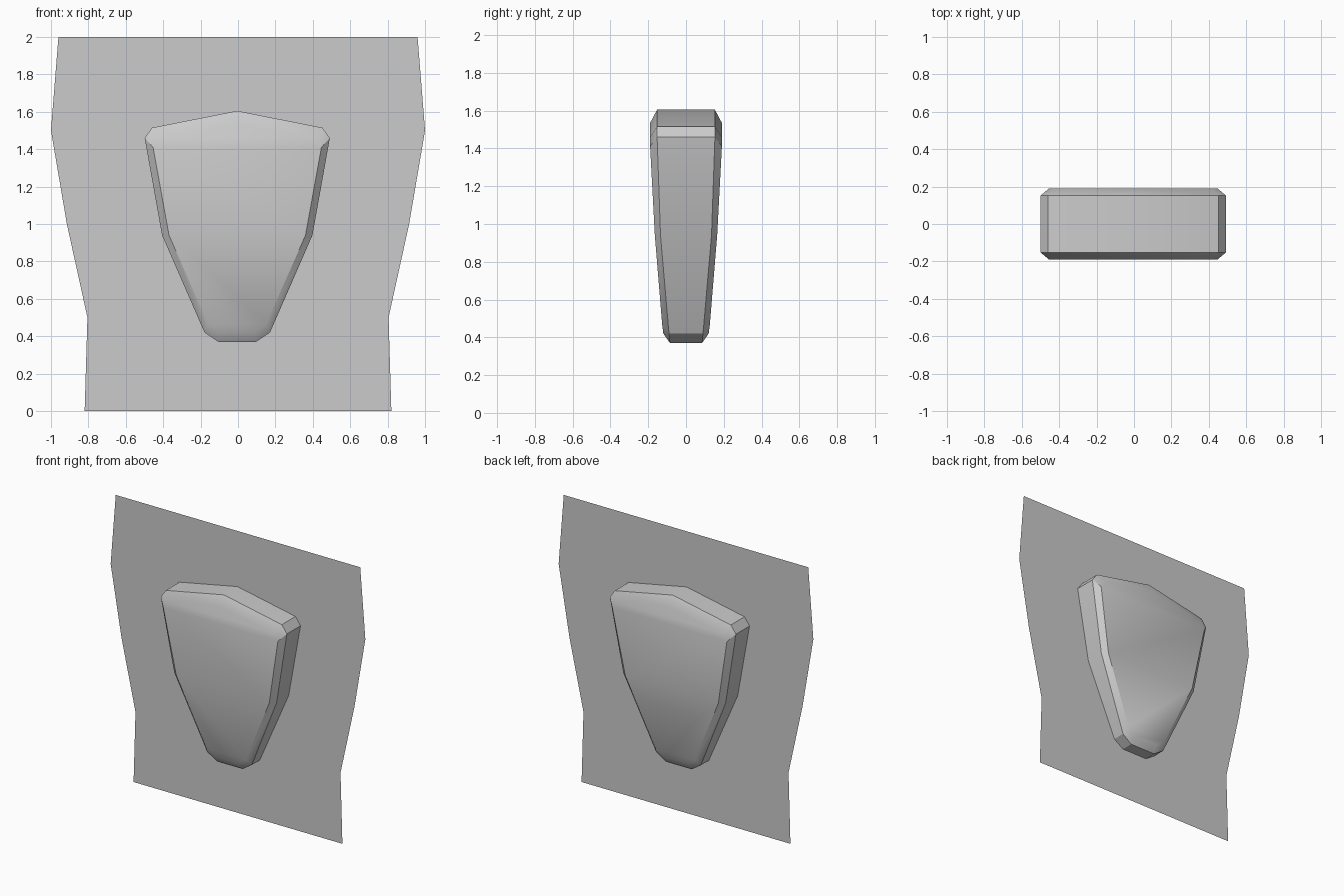
import bpy, bmesh, math

if "Cube" in bpy.data.objects:
    bpy.data.objects.remove(bpy.data.objects["Cube"])

grey = bpy.data.materials.new("light grey")
grey.diffuse_color = (0.6, 0.6, 0.6, 1)
grey.use_nodes = True
grey.node_tree.nodes["Principled BSDF"].inputs["Base Color"].default_value = grey.diffuse_color


def finish(name, bm, smooth=False):
    mesh = bpy.data.meshes.new(name)
    bm.to_mesh(mesh)
    bm.free()
    mesh.materials.append(grey)
    obj = bpy.data.objects.new(name, mesh)
    bpy.context.collection.objects.link(obj)
    bpy.context.view_layer.objects.active = obj
    obj.select_set(True)
    if smooth:
        bpy.ops.object.shade_smooth_by_angle(angle=math.radians(30))
    obj.select_set(False)


# Flat backing sheet with wavy sides, standing through the middle of the shield
profile = [(0.82, 0), (0.805, 0.5), (0.915, 1.0), (1.0, 1.5), (0.96, 2.0)]
bm = bmesh.new()
rows = [[bm.verts.new((s * x, 0, z)) for s in (-1, 1)] for x, z in profile]
for a, b in zip(rows, rows[1:]):
    bm.faces.new((a[0], a[1], b[1], b[0]))
finish("backing_sheet", bm)

# Bevelled shield: right half of the rim and of the face, as (x, depth, z)
CX = -0.004
rim = [(0.10, 0.085, 0.37), (0.175, 0.09, 0.42), (0.402, 0.135, 0.94),
       (0.495, 0.153, 1.46), (0.455, 0.153, 1.515), (0, 0.153, 1.605)]
face = [(0.09, 0.12, 0.42), (0.155, 0.126, 0.465), (0.365, 0.165, 0.94),
        (0.45, 0.19, 1.41), (0.412, 0.19, 1.46), (0, 0.19, 1.535)]


def loop(bm, half, side):
    """Closed loop, mirrored in x, sharing the top point."""
    pts = half + [(-x, y, z) for x, y, z in half[-2::-1]]
    return [bm.verts.new((x + CX, side * y, z)) for x, y, z in pts]


bm = bmesh.new()
loops = [loop(bm, face, -1), loop(bm, rim, -1), loop(bm, rim, 1), loop(bm, face, 1)]
n = len(loops[0])
for a, b in zip(loops, loops[1:]):
    for i in range(n):
        j = (i + 1) % n
        bm.faces.new((a[i], a[j], b[j], b[i]))
# Front and back faces in horizontal strips
for lp in (loops[0], loops[-1]):
    for i in range(4):
        bm.faces.new((lp[i], lp[i + 1], lp[n - 2 - i], lp[n - 1 - i]))
    bm.faces.new((lp[4], lp[5], lp[6]))
bmesh.ops.recalc_face_normals(bm, faces=bm.faces)
finish("shield", bm, smooth=True)
